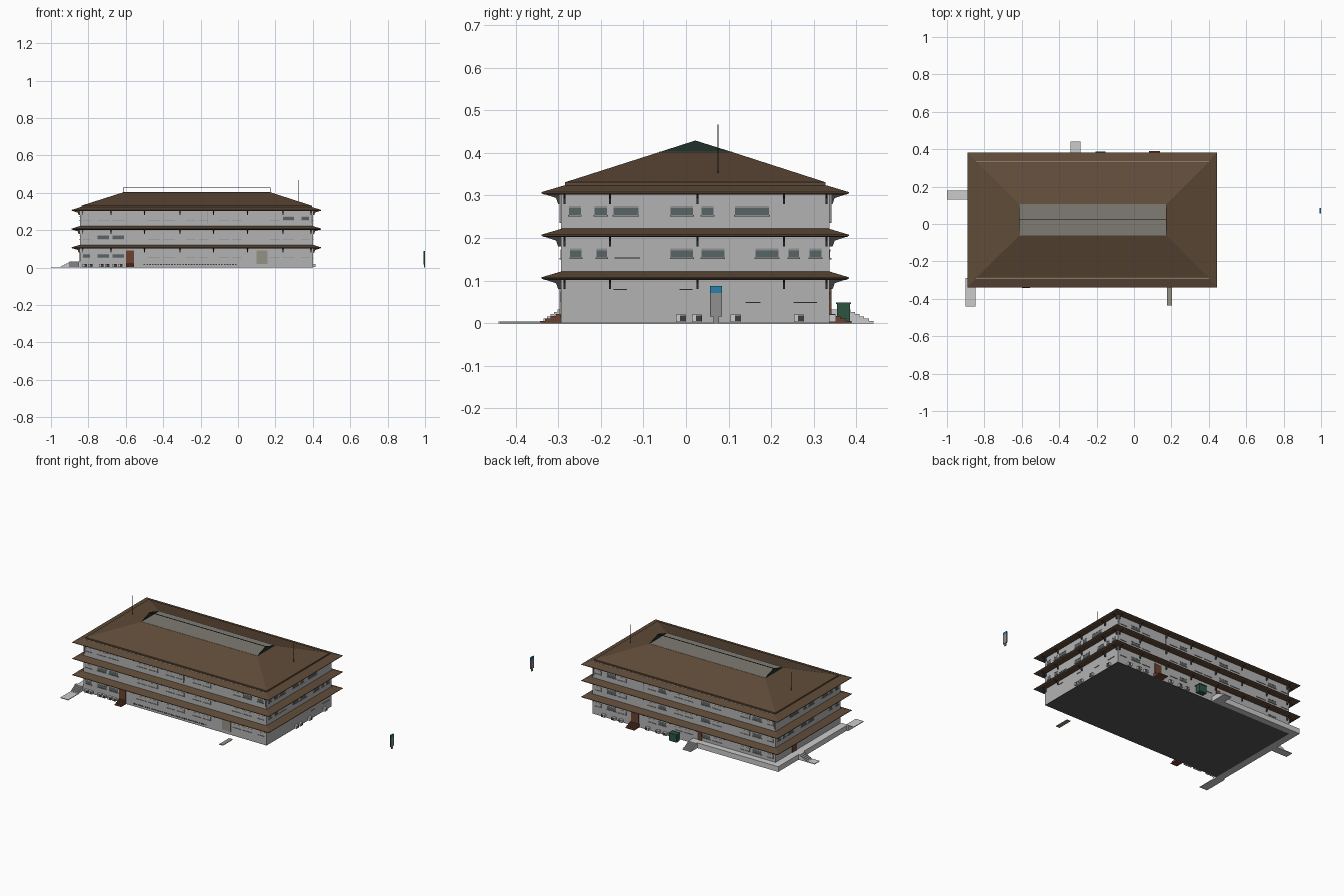
import bpy, bmesh

if "Cube" in bpy.data.objects:
    bpy.data.objects.remove(bpy.data.objects["Cube"])

# body extents
X0, X1, Y0, Y1 = -0.845, 0.40, -0.293, 0.337
CY = 0.022


def mat(name, c):
    m = bpy.data.materials.new(name)
    m.diffuse_color = (*c, 1)
    m.use_nodes = True
    m.node_tree.nodes["Principled BSDF"].inputs["Base Color"].default_value = m.diffuse_color
    return m


ROOF = mat("roof_brown", (0.115, 0.07, 0.04))
DARK = mat("dark_trim", (0.05, 0.045, 0.04))
GLASS = mat("window_glass", (0.10, 0.13, 0.13))
RUST = mat("door_brown", (0.15, 0.055, 0.03))
GREEN = mat("dark_green", (0.025, 0.09, 0.055))
GABLE = mat("gable_green", (0.015, 0.03, 0.022))
BLUE = mat("sign_blue", (0.02, 0.22, 0.42))
DECK = mat("skylight_grey", (0.21, 0.20, 0.17))
FLOOR = mat("base_grey", (0.09, 0.09, 0.09))
WALL = mat("wall_grey", (0.45, 0.45, 0.45))
SILL = mat("sill_grey", (0.28, 0.28, 0.28))
KHAKI = mat("entrance_khaki", (0.30, 0.29, 0.23))


def mesh(name, verts, faces, m=None):
    bm = bmesh.new()
    vs = [bm.verts.new(v) for v in verts]
    for f in faces:
        bm.faces.new([vs[i] for i in f])
    bmesh.ops.recalc_face_normals(bm, faces=bm.faces)
    me = bpy.data.meshes.new(name)
    bm.to_mesh(me)
    bm.free()
    ob = bpy.data.objects.new(name, me)
    bpy.context.collection.objects.link(ob)
    if m:
        me.materials.append(m)
    return ob


def rings(name, levels, m=None):
    """Stack of rectangles (x0, x1, y0, y1, z) joined into a solid."""
    v, f = [], [(3, 2, 1, 0)]
    for a, b, c, d, z in levels:
        v += [(a, c, z), (b, c, z), (b, d, z), (a, d, z)]
    for k in range(len(levels) - 1):
        for i in range(4):
            j = (i + 1) % 4
            f.append((4*k + i, 4*k + j, 4*k + 4 + j, 4*k + 4 + i))
    n = len(v)
    f.append((n - 4, n - 3, n - 2, n - 1))
    return mesh(name, v, f, m)


def box(name, x0, x1, y0, y1, z0, z1, m=None):
    return rings(name, [(x0, x1, y0, y1, z0), (x0, x1, y0, y1, z1)], m)


def on_wall(side, u, d):
    """Point at u along a wall and d out from it."""
    return {"front": (u, Y0 - d), "back": (u, Y1 + d),
            "right": (X1 + d, u), "left": (X0 - d, u)}[side]


def wall_box(name, side, u0, u1, z0, z1, d, m=None, inner=-0.004):
    a, b = on_wall(side, u0, inner), on_wall(side, u1, d)
    return box(name, min(a[0], b[0]), max(a[0], b[0]),
               min(a[1], b[1]), max(a[1], b[1]), z0, z1, m)


def steps(name, side, u0, u1, start, end, top, n, m=None):
    for i in range(n):
        wall_box(name, side, u0, u1, 0, top * (n - i) / n,
                 start + (end - start) * (i + 1) / n, m, start - 0.004)


# main body and dark underside
box("building_walls", X0, X1, Y0, Y1, 0.002, 0.322, WALL)
box("base_slab", X0, X1, Y0, Y1, 0, 0.0025, FLOOR)

# three eaves
for z in (0.102, 0.202, 0.302):
    rings("eave_roof", [(-0.885, 0.44, -0.332, 0.377, z),
                        (-0.89, 0.445, -0.339, 0.382, z + 0.003),
                        (-0.89, 0.445, -0.339, 0.382, z + 0.006),
                        (-0.842, 0.397, -0.288, 0.332, z + 0.021)], ROOF)
    # brackets under the eave
    cols = [("front", u) for u in (-0.83, -0.68, -0.50, -0.31, -0.13, 0.05, 0.24, 0.39)]
    cols += [("back", u) for _, u in cols]
    cols += [(s, u) for s in ("right", "left") for u in (-0.285, -0.178, 0.027, 0.23, 0.33)]
    for side, u in cols:
        prof = [(0, z - 0.022), (0.007, z - 0.022), (0.012, z - 0.008), (0.036, z), (0, z)]
        v = [(*on_wall(side, u + e, d), h) for e in (-0.0025, 0.0025) for d, h in prof]
        f = [(0, 1, 2, 3, 4), (5, 6, 7, 8, 9)]
        f += [(i, (i + 1) % 5, (i + 1) % 5 + 5, i + 5) for i in range(5)]
        mesh("eave_bracket", v, f, DARK)

# hipped roof, truncated at the skylight
GX0, GX1, GY0, GY1, GZ = -0.615, 0.175, -0.062, 0.108, 0.402
rings("main_roof", [(-0.838, 0.395, -0.284, 0.328, 0.318),
                    (-0.838, 0.395, -0.284, 0.328, 0.331),
                    (GX0, GX1, GY0, GY1, GZ)], ROOF)
box("skylight_deck", GX0, GX1, GY0, GY1, GZ - 0.004, GZ + 0.001, DECK)
for x in (GX0, GX1 - 0.003):
    t = [(GY0, GZ), (GY1, GZ), (CY, 0.429)]
    mesh("skylight_gable", [(x + e, y, z) for e in (0, 0.003) for y, z in t],
         [(0, 1, 2), (3, 4, 5), (0, 1, 4, 3), (1, 2, 5, 4), (2, 0, 3, 5)], GABLE)
box("skylight_ridge", GX0, GX1, CY - 0.0015, CY + 0.0015, 0.426, 0.429, GABLE)

# lightning rods
for x in (-0.77, 0.325):
    box("lightning_rod", x - 0.001, x + 0.001, 0.074, 0.076, 0.34, 0.467, DARK)


# windows: glazed ones are dark, the others are closed grey panels
def window(side, u0, u1, z0, z1, glazed):
    wall_box("window_pane", side, u0, u1, z0, z1, 0.001, GLASS if glazed else WALL)
    wall_box("window_sill", side, u0 - 0.002, u1 + 0.002, z0 - 0.003, z0, 0.004, SILL)
    if glazed:
        wall_box("window_lintel", side, u0, u1, z1 - 0.004, z1, 0.002, SILL)


spans = [(-0.83, -0.79), (-0.75, -0.69), (-0.67, -0.61), (-0.48, -0.42), (-0.40, -0.34),
         (-0.28, -0.23), (-0.21, -0.16), (-0.10, -0.05), (-0.03, 0.02), (0.17, 0.22),
         (0.24, 0.30), (0.34, 0.38)]
for fl, z in enumerate((0.053, 0.153, 0.254)):
    for i, (a, b) in enumerate(spans):
        lit = (fl == 0 and i < 3) or (fl == 1 and i in (1, 2)) or (fl == 2 and i > 9)
        window("front", a, b, z, z + 0.02, lit)
        if fl or not (0.06 < b and a < 0.16):
            window("back", a, b, z, z + 0.02, i % 3 == 1)

side_rows = [
    (0.254, [(-.275, -.247), (-.215, -.185), (-.17, -.112), (-.036, .017), (.036, .065), (.115, .195)]),
    (0.154, [(-.272, -.245), (-.21, -.185), (-.036, .017), (.036, .09), (.163, .217), (.24, .265), (.29, .318)])]
for side in ("right", "left"):
    for z, row in side_rows:
        for a, b in row:
            window(side, a, b, z, z + 0.021, True)
for a, b, z in ((-.168, -.108, .154), (-.17, -.138, .08), (-.015, .015, .08), (.14, .175, .05), (.252, .308, .05)):
    wall_box("side_sill", "right", a, b, z - 0.002, z, 0.004, SILL)

# front door, entrance and vent row
wall_box("front_door", "front", -0.60, -0.557, 0.015, 0.09, 0.004, RUST)
steps("front_door_step", "front", -0.60, -0.555, 0, 0.05, 0.022, 4, RUST)
wall_box("side_entrance", "front", 0.10, 0.158, 0.02, 0.09, 0.004, KHAKI)
box("entrance_path", 0.177, 0.202, -0.435, -0.34, 0, 0.004, KHAKI)
for i in range(34):
    u = -0.505 + i * 0.0148
    wall_box("wall_vent", "front", u, u + 0.009, 0.013, 0.019, 0.002, DARK)

# back and left doors, green bin
wall_box("back_door", "back", 0.085, 0.135, 0.015, 0.09, 0.004, RUST)
steps("back_door_step", "back", 0.08, 0.14, 0, 0.052, 0.022, 4, RUST)
wall_box("terrace_door", "back", -0.345, -0.315, 0.03, 0.085, 0.003, RUST)
wall_box("left_door", "left", 0.135, 0.175, 0.03, 0.09, 0.003, RUST)
box("green_bin", -0.205, -0.155, 0.354, 0.385, 0, 0.045, GREEN)
box("green_bin_lid", -0.207, -0.153, 0.352, 0.387, 0.045, 0.049, GREEN)

# terrace along left and back, with steps and paths
box("left_terrace", -0.89, X0, Y0, 0.375, 0, 0.032)
box("back_terrace", X0, -0.285, Y1, 0.375, 0, 0.032)
steps("terrace_step_back", "back", -0.34, -0.285, 0.038, 0.103, 0.032, 6)
steps("terrace_step_left", "left", 0.13, 0.178, 0.045, 0.105, 0.032, 6)
box("left_path", -1.0, -0.945, 0.13, 0.178, 0, 0.004)
steps("terrace_step_front", "front", -0.90, -0.85, 0, 0.05, 0.032, 6)
box("front_path", -0.90, -0.847, -0.44, -0.34, 0, 0.004)

# air-conditioning boxes at ground level
units = [("front", u) for u in (-0.82, -0.79, -0.73, -0.70, -0.66, -0.63)]
units += [("back", u) for u in (-0.10, -0.05, 0.02, 0.20, 0.25, 0.32)]
units += [("right", u) for u in (-0.012, 0.026, 0.117, 0.265)]
for side, u in units:
    wall_box("cooling_unit", side, u - 0.012, u + 0.012, 0.003, 0.02, 0.015)
    wall_box("cooling_grille", side, u - 0.002, u + 0.011, 0.005, 0.018, 0.0155, DARK, 0.012)

# corner downpipes
for side, us in (("front", (-0.838, -0.165, 0.393)), ("back", (-0.838, 0.05, 0.393))):
    for u in us:
        wall_box("downpipe", side, u - 0.002, u + 0.002, 0.235, 0.302, 0.004, SILL)

# free-standing sign pillar
box("sign_post", 0.994, 0.999, 0.065, 0.078, 0, 0.018, SILL)
box("sign_panel", 0.993, 1.0, 0.057, 0.085, 0.016, 0.071, SILL)
box("sign_header", 0.993, 1.0, 0.057, 0.085, 0.071, 0.088, BLUE)
box("sign_front_edge", 0.993, 0.9995, 0.0565, 0.058, 0.016, 0.088, GREEN)
